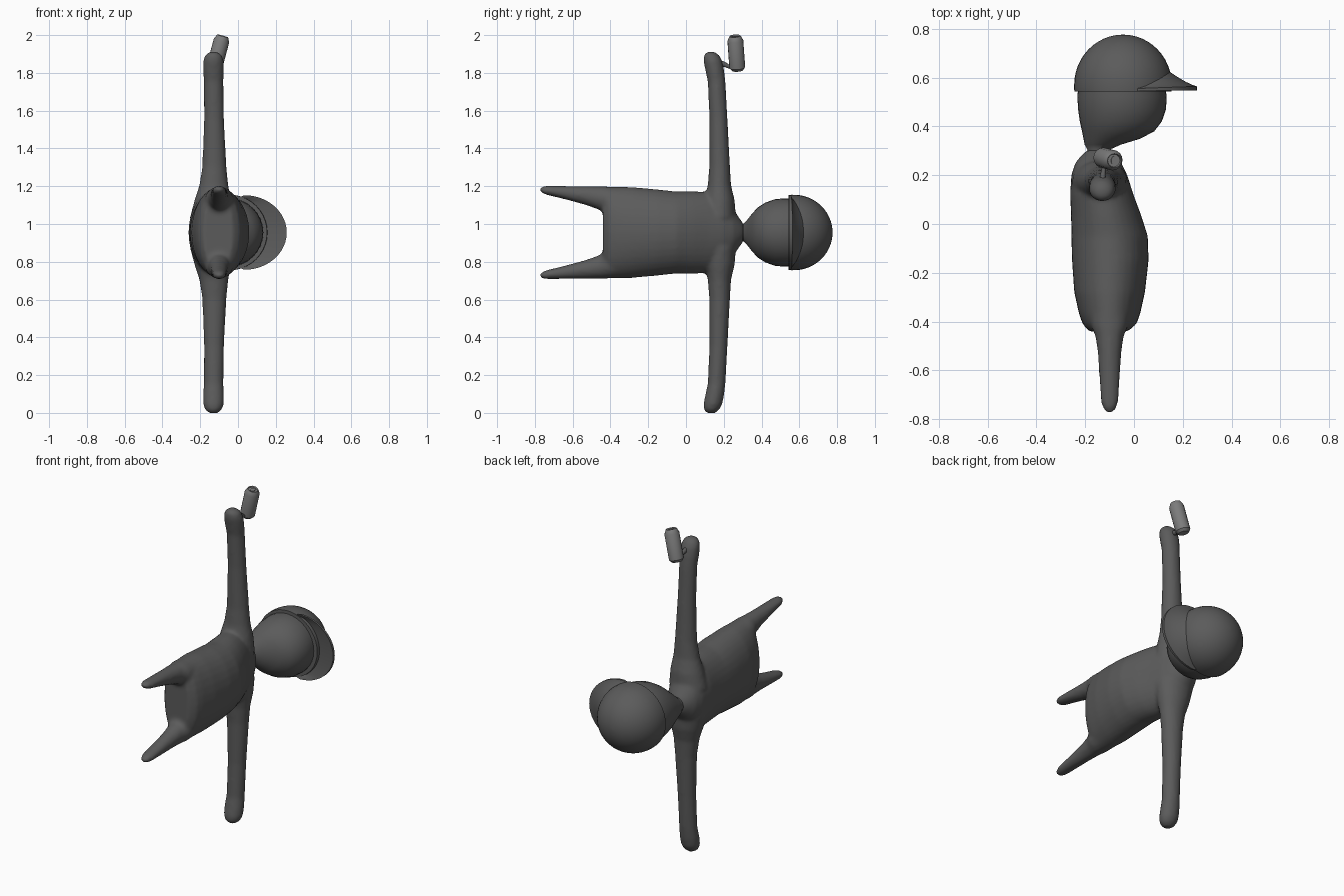
import bpy, bmesh
from math import sin, cos, pi, radians
from mathutils import Vector

if "Cube" in bpy.data.objects:
    bpy.data.objects.remove(bpy.data.objects["Cube"])

MID = 0.955  # height of the figure's plane of symmetry


def material(name, value):
    m = bpy.data.materials.new(name)
    m.use_nodes = True
    m.diffuse_color = (value, value, value, 1)
    m.node_tree.nodes["Principled BSDF"].inputs["Base Color"].default_value = m.diffuse_color
    return m


dark = material("dark grey", 0.105)
light = material("mid grey", 0.2)


def loft(bm, sections, place, n=32):
    """Skin ellipses (t, centre a, radius a, centre b, radius b); place maps (t, a, b) to space."""
    rings = [[bm.verts.new(place(t, ca + ra * cos(2 * pi * i / n), cb + rb * sin(2 * pi * i / n)))
              for i in range(n)] for t, ca, ra, cb, rb in sections]
    for lo, hi in zip(rings, rings[1:]):
        for i in range(n):
            j = (i + 1) % n
            bm.faces.new((lo[i], lo[j], hi[j], hi[i]))
    bm.faces.new(rings[0][::-1])
    bm.faces.new(rings[-1])


def finish(bm, name, mat, angle=40):
    bmesh.ops.recalc_face_normals(bm, faces=bm.faces)
    me = bpy.data.meshes.new(name)
    bm.to_mesh(me)
    bm.free()
    me.materials.append(mat)
    ob = bpy.data.objects.new(name, me)
    bpy.context.collection.objects.link(ob)
    bpy.ops.object.select_all(action="DESELECT")
    ob.select_set(True)
    bpy.context.view_layer.objects.active = ob
    bpy.ops.object.shade_smooth_by_angle(angle=radians(angle))
    return ob


def along_y(t, a, b):
    return Vector((a, t, MID + b))


# Torso, arms and legs, fused into one smooth skin
bm = bmesh.new()
loft(bm, [(-0.44, -0.105, 0.08, 0, 0.225), (-0.41, -0.1, 0.11, 0, 0.24),
          (-0.37, -0.1, 0.125, 0, 0.243), (-0.28, -0.1, 0.145, 0, 0.24),
          (-0.15, -0.097, 0.157, 0, 0.228), (-0.05, -0.1, 0.157, 0, 0.217),
          (0.04, -0.115, 0.143, 0, 0.218), (0.12, -0.132, 0.13, 0, 0.215),
          (0.2, -0.142, 0.115, 0, 0.18), (0.25, -0.146, 0.095, 0, 0.125),
          (0.28, -0.147, 0.07, 0, 0.08), (0.305, -0.147, 0.042, 0, 0.045)], along_y)
arm = [(0.08, -0.14, 0.115, 0.175, 0.09), (0.17, -0.133, 0.098, 0.178, 0.08),
       (0.25, -0.128, 0.077, 0.177, 0.062), (0.35, -0.125, 0.064, 0.178, 0.055),
       (0.6, -0.127, 0.053, 0.172, 0.048), (0.8, -0.129, 0.052, 0.162, 0.047),
       (0.86, -0.13, 0.056, 0.152, 0.05), (0.91, -0.13, 0.055, 0.142, 0.05),
       (0.94, -0.13, 0.044, 0.135, 0.04), (0.957, -0.13, 0.02, 0.132, 0.02)]
leg = [(-0.34, -0.1, 0.085, 0.15, 0.09), (-0.42, -0.1, 0.075, 0.17, 0.074),
       (-0.46, -0.1, 0.058, 0.182, 0.062), (-0.53, -0.1, 0.048, 0.195, 0.05),
       (-0.65, -0.1, 0.041, 0.212, 0.034), (-0.73, -0.1, 0.036, 0.222, 0.025),
       (-0.755, -0.1, 0.028, 0.225, 0.02), (-0.772, -0.1, 0.012, 0.228, 0.01)]
for side in (1, -1):
    loft(bm, arm, lambda t, a, b: Vector((a, b, MID + side * t)), 20)
    loft(bm, leg, lambda t, a, b: Vector((a, t, MID + side * b)), 20)
body = finish(bm, "body", dark, 180)
remesh = body.modifiers.new("fuse", "REMESH")
remesh.mode = "VOXEL"
remesh.voxel_size = 0.011
remesh.use_smooth_shade = True
soften = body.modifiers.new("soften", "SMOOTH")
soften.factor = 0.5
soften.iterations = 5

# Head, narrowing into the neck
bm = bmesh.new()
loft(bm, [(0.285, -0.147, 0.048, 0, 0.05), (0.305, -0.145, 0.046, 0, 0.046),
          (0.325, -0.128, 0.074, 0, 0.068), (0.35, -0.09, 0.117, 0, 0.1),
          (0.38, -0.065, 0.148, 0, 0.133), (0.42, -0.054, 0.168, 0, 0.158),
          (0.47, -0.049, 0.18, 0, 0.176), (0.52, -0.049, 0.183, 0, 0.181),
          (0.57, -0.05, 0.178, 0, 0.178)], along_y)
finish(bm, "head", dark, 60)

# Cap crown: a dome with a slightly flared rim
bm = bmesh.new()
dome = [(0.543, -0.045, 0.199, 0, 0.199), (0.56, -0.045, 0.201, 0, 0.2)]
for k in range(1, 13):
    a = k / 12 * pi / 2 * 0.99
    dome.append((0.57 + 0.206 * sin(a), -0.045, 0.2 * cos(a), 0, 0.2 * cos(a)))
loft(bm, dome, along_y, 40)
finish(bm, "cap_crown", dark)

# Cap brim: a curved crescent on the face side, hollowed underneath
bm = bmesh.new()
N, M = 24, 6
sheets = []
for top in (True, False):
    grid = []
    for i in range(N + 1):
        a = -pi / 2 + pi * i / N
        row = []
        for k in range(M + 1):
            s = k / M
            x = (1 - s) * (-0.045 + 0.17 * cos(a)) + s * (0.035 + 0.223 * cos(a))
            z = (0.17 + 0.027 * s) * sin(a)
            y = 0.556 + 0.075 * cos(a) * (1 - s) ** 1.3 + 0.008 * cos(a)
            row.append(bm.verts.new((x, y if top else min(y - 0.012, 0.548 + 0.02 * (1 - s)), MID + z)))
        grid.append(row)
    for i in range(N):
        for k in range(M):
            bm.faces.new((grid[i][k], grid[i + 1][k], grid[i + 1][k + 1], grid[i][k + 1]))
    sheets.append(grid)


def border(g):
    return (g[0] + [r[-1] for r in g[1:]] + g[-1][-2::-1] + [r[0] for r in g[-2:0:-1]])


up, low = border(sheets[0]), border(sheets[1])
for i in range(len(up)):
    j = (i + 1) % len(up)
    bm.faces.new((up[i], up[j], low[j], low[i]))
finish(bm, "cap_brim", dark, 50)

# Can held by the raised hand, with a recessed lid
bm = bmesh.new()
can = [(-0.095, 0.03), (-0.08, 0.042), (0.068, 0.042), (0.09, 0.032),
       (0.094, 0.029), (0.086, 0.026)]
loft(bm, [(t, 0, r, 0, r) for t, r in can], lambda t, a, b: Vector((a, b, t)), 16)
ob = finish(bm, "can", light, 30)
ob.location = (-0.105, 0.266, 1.905)
ob.rotation_euler = (radians(4), radians(15), 0)

# Pull tab on the lid
bm = bmesh.new()
loft(bm, [(0.085, 0, 0.012, 0, 0.018), (0.091, 0, 0.012, 0, 0.018)],
     lambda t, a, b: Vector((a, b, t)), 12)
tab = finish(bm, "pull_tab", light, 30)
tab.location, tab.rotation_euler = ob.location, ob.rotation_euler

# Thumb reaching from the hand to the can
bm = bmesh.new()
loft(bm, [(0.17, 1.855, 0.018, -0.13, 0.014), (0.205, 1.845, 0.014, -0.127, 0.011),
          (0.235, 1.83, 0.01, -0.122, 0.008)], lambda t, a, b: Vector((b, t, a)), 12)
finish(bm, "thumb", dark, 60)
